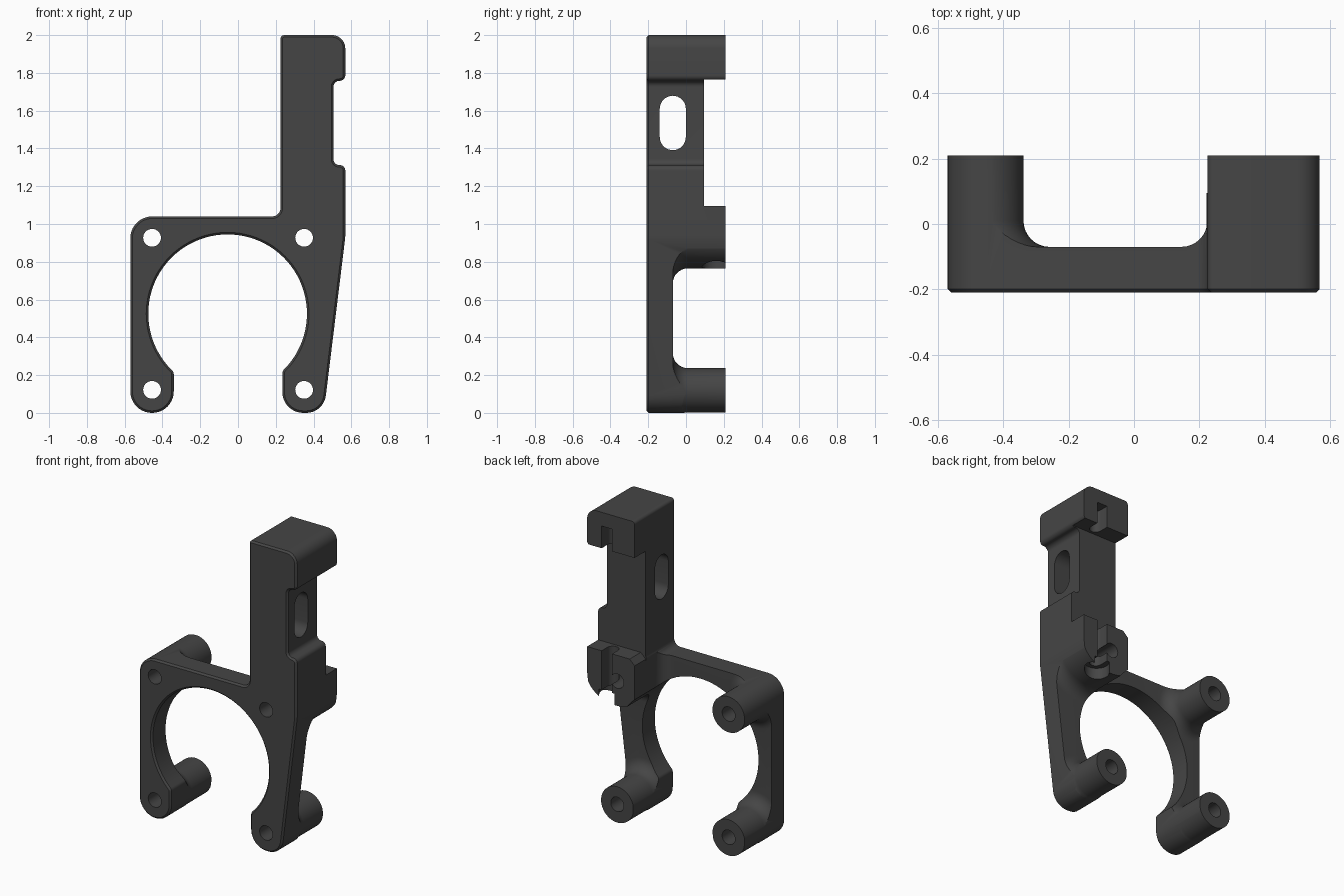
import bpy, bmesh, math
from mathutils import Vector

if "Cube" in bpy.data.objects:
    bpy.data.objects.remove(bpy.data.objects["Cube"])

grey = bpy.data.materials.new("dark_grey")
grey.diffuse_color = (0.06, 0.06, 0.06, 1)
grey.use_nodes = True
grey.node_tree.nodes["Principled BSDF"].inputs["Base Color"].default_value = grey.diffuse_color


def loft(name, slices):
    """Closed solid through rings of 3D points."""
    bm = bmesh.new()
    rings = [[bm.verts.new(p) for p in s] for s in slices]
    n = len(rings[0])
    for a, b in zip(rings, rings[1:]):
        for i in range(n):
            j = (i + 1) % n
            bm.faces.new((a[i], a[j], b[j], b[i]))
    bm.faces.new(rings[0])
    bm.faces.new(rings[-1])
    bmesh.ops.recalc_face_normals(bm, faces=bm.faces)
    me = bpy.data.meshes.new(name)
    bm.to_mesh(me)
    bm.free()
    ob = bpy.data.objects.new(name, me)
    bpy.context.collection.objects.link(ob)
    me.materials.append(grey)
    return ob


def prism_y(name, pts, y0, y1):
    return loft(name, [[(x, y, z) for x, z in pts] for y in (y0, y1)])


def box(name, x0, x1, y0, y1, z0, z1):
    return prism_y(name, [(x0, z0), (x1, z0), (x1, z1), (x0, z1)], y0, y1)


def arc(cx, cz, rx, rz, a0, a1, n):
    return [(cx + rx * math.cos(math.radians(a0 + (a1 - a0) * i / n)),
             cz + rz * math.sin(math.radians(a0 + (a1 - a0) * i / n)))
            for i in range(n + 1)]


def rounded(corners):
    """Polygon from (x, z, radius) corners, each replaced by a tangent arc."""
    out = []
    for i, (x, z, r) in enumerate(corners):
        p = Vector((x, z))
        if r == 0:
            out.append((x, z))
            continue
        u = (Vector(corners[i - 1][:2]) - p).normalized()
        v = (Vector(corners[(i + 1) % len(corners)][:2]) - p).normalized()
        half = u.angle(v) / 2
        c = p + (u + v).normalized() * (r / math.sin(half))
        t0 = p + u * (r / math.tan(half)) - c
        t1 = p + v * (r / math.tan(half)) - c
        n = max(3, round((math.pi - 2 * half) / math.radians(9)))
        for k in range(n + 1):
            w = math.pi - 2 * half
            d = (t0 * math.sin(w * (1 - k / n)) + t1 * math.sin(w * k / n)) / math.sin(w)
            out.append(tuple(c + d))
    return out


def boolean(target, other, op):
    m = target.modifiers.new("cut", 'BOOLEAN')
    m.operation, m.object, m.solver = op, other, 'EXACT'
    bpy.context.view_layer.objects.active = target
    bpy.ops.object.modifier_apply(modifier=m.name)
    bpy.data.objects.remove(other)


PLATE, BACK, FLARE = -0.07, 0.21, 0.08


def flared(name, profile):
    """Post standing on the plate, with a concave fillet at its foot."""
    steps = [(-0.15, FLARE)]
    for i in range(9):
        a = math.radians(90 * i / 8)
        steps.append((PLATE + FLARE * (1 - math.cos(a)), FLARE * (1 - math.sin(a))))
    steps.append((0.3, 0))
    return loft(name, [[(x, y, z) for x, z in profile(o)] for y, o in steps])


# Front outline: open ring with two feet and a notched tower
outline = rounded(
    [(-.57, 0, .114), (-.34, 0, .114), (-.34, .2165, .03)]
    + [(x, z, 0) for x, z in arc(-.055, .525, .42, .42, 221, -41, 64)]
    + [(.235, .221, .03), (.235, 0, .11), (.454, 0, .105), (.568, .93, .2),
       (.568, 1.312, .029), (.505, 1.312, .032), (.505, 1.758, .032),
       (.568, 1.758, .029), (.568, 2, .07), (.225, 2, .02),
       (.225, 1.04, .045), (-.57, 1.04, .115)])
bracket = prism_y("motor_bracket", outline, -BACK, BACK)

# Small chamfer round the front face
bm = bmesh.new()
bm.from_mesh(bracket.data)
bmesh.ops.remove_doubles(bm, verts=bm.verts, dist=0.0005)
front = [e for e in bm.edges if all(v.co.y < -BACK + .001 for v in e.verts)]
bmesh.ops.bevel(bm, geom=front, offset=.011, segments=1, affect='EDGES')
bm.to_mesh(bracket.data)
bm.free()

# Depth volume: thin plate, three posts, clamp block and tower
depth = box("depth_volume", -.8, .8, -.4, PLATE, -.2, 2.2)
for cx, cz in ((-.455, .12), (.35, .12), (-.455, .925)):
    boolean(depth, flared("post", lambda o: arc(cx, cz, .117 + o, .117 + o, 0, 352.5, 47)),
            'UNION')


def block_profile(o):
    pts = arc(.36, .93, .215 + o, .165 + o, 0, -128, 24)
    return [(.7, 1.095), (.7, .93)] + pts + [(.2245 - o, pts[-1][1]), (.2245 - o, 1.06),
                                             (.26 - o, 1.095)]


boolean(depth, flared("clamp_block", block_profile), 'UNION')
boolean(depth, box("tower", .221, .8, -.3, .095, 1.05, 2.2), 'UNION')
boolean(depth, box("hook", .1, .8, -.25, .32, 1.765, 2.3), 'UNION')
boolean(bracket, depth, 'INTERSECT')

# Four mounting holes
for cx in (-.455, .35):
    for cz in (.122, .927):
        boolean(bracket, prism_y("hole", arc(cx, cz, .047, .047, 0, 348.75, 31), -.5, .5),
                'DIFFERENCE')

# Rounded slot across the tower
slot = arc(-.07, 1.61, .069, .069, 0, 180, 16) + arc(-.07, 1.46, .069, .069, 180, 360, 16)
boolean(bracket, loft("side_slot", [[(x, y, z) for y, z in slot] for x in (0, 1)]),
        'DIFFERENCE')

# Open screw channel in hook and clamp block, with a head pocket below
chan = [(.463, .4), (.387, .4)] + [(x, y) for x, y in arc(.425, .15, .038, .038, 180, 360, 12)]
for z0, z1 in ((.7, 1.2), (1.6, 1.91)):
    boolean(bracket, loft("channel", [[(x, y, z) for x, y in chan] for z in (z0, z1)]),
            'DIFFERENCE')
head = arc(.425, .16, .075, .075, 0, 345, 23)
boolean(bracket, loft("head_pocket", [[(x, y, z) for x, y in head] for z in (.7, .84)]),
        'DIFFERENCE')

# Smooth shading with sharp edges kept
bpy.ops.object.select_all(action='DESELECT')
bracket.select_set(True)
bpy.context.view_layer.objects.active = bracket
bpy.ops.object.shade_smooth_by_angle(angle=math.radians(30))
